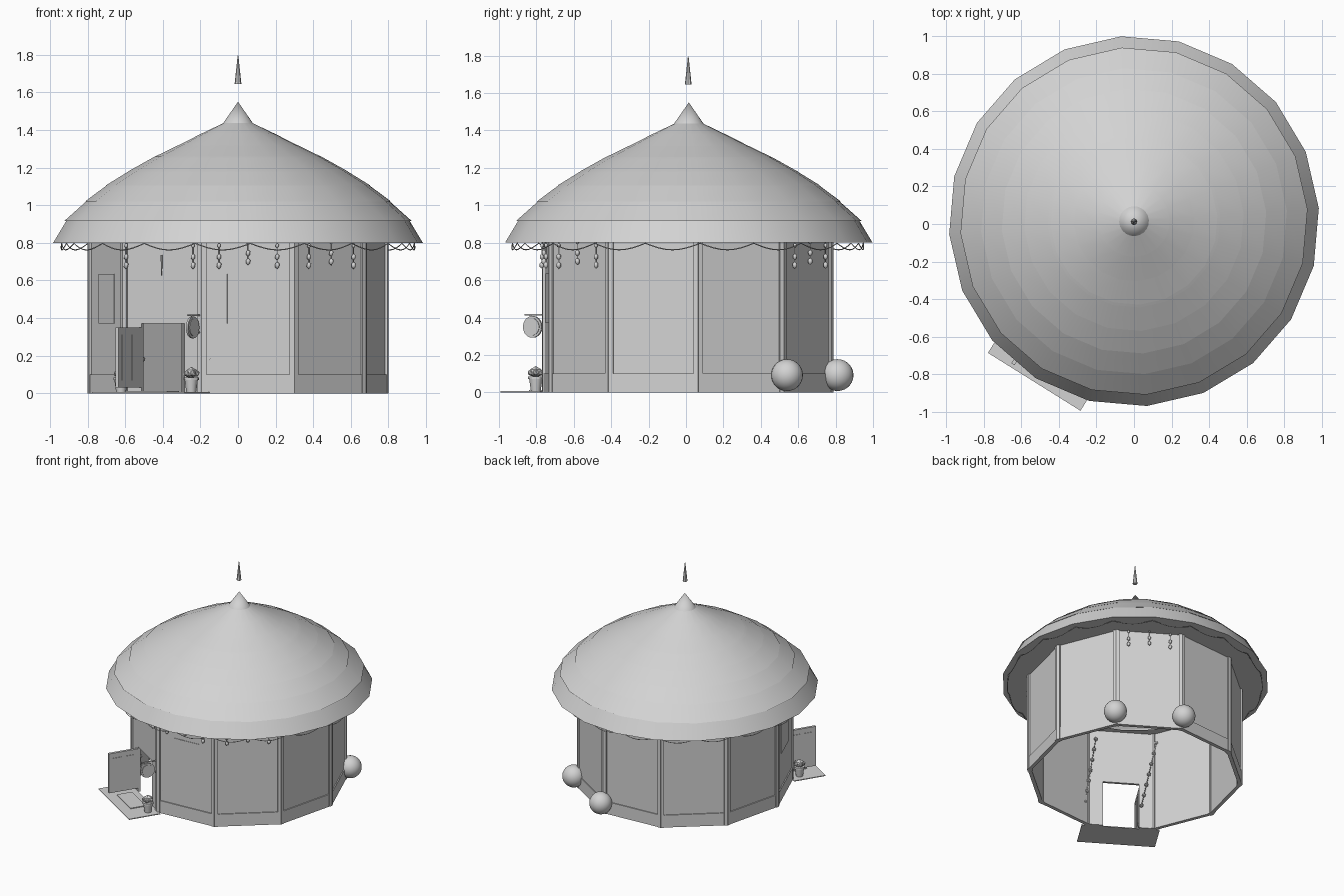
import bpy, bmesh, math
from mathutils import Matrix, Vector

cube = bpy.data.objects.get("Cube")
if cube:
    bpy.data.objects.remove(cube, do_unlink=True)

GREY = (0.65, 0.65, 0.65, 1)
mat = bpy.data.materials.new("plain grey")
mat.use_nodes = True
mat.diffuse_color = GREY
mat.node_tree.nodes["Principled BSDF"].inputs["Base Color"].default_value = GREY

CENTRE = Vector((0, 0.01, 0))
RADIUS, SIDES, START, WALL_TOP = 0.79, 10, 4, 0.81
APOTHEM = RADIUS * math.cos(math.pi / SIDES)
WIDTH = 2 * RADIUS * math.sin(math.pi / SIDES)
DOOR, FRONT, FRONT_LEFT, RIGHT, BACK = 6, 7, 8, 5, 1
DOOR_HALF, DOOR_TOP = 0.135, 0.37


def polar(deg, dist):
    a = math.radians(deg)
    return CENTRE + Vector((math.cos(a), math.sin(a), 0)) * dist


def side_frame(i):
    """Frame of one wall side: x outward, y along the wall, z up."""
    deg = START + (i + 0.5) * 360 / SIDES
    return Matrix.Translation(polar(deg, APOTHEM)) @ Matrix.Rotation(math.radians(deg), 4, 'Z')


def box(bm, m, x, y, z):
    size = Matrix.Diagonal((x[1] - x[0], y[1] - y[0], z[1] - z[0], 1))
    mid = Matrix.Translation([(r[0] + r[1]) / 2 for r in (x, y, z)])
    bmesh.ops.create_cube(bm, size=1, matrix=m @ mid @ size)


def ball(bm, pos, r, stretch=1.0, detail=1):
    bmesh.ops.create_icosphere(bm, subdivisions=detail, radius=r,
                               matrix=Matrix.Translation(pos) @ Matrix.Diagonal((1, 1, stretch, 1)))


def cone(bm, m, r1, r2, depth, n=12):
    bmesh.ops.create_cone(bm, cap_ends=True, segments=n, radius1=r1, radius2=r2, depth=depth, matrix=m)


def lathe(bm, profile, n, start=0.0, centre=Vector()):
    """Spin (radius, height) points about the vertical axis."""
    rot = Matrix.Rotation(math.radians(start), 4, 'Z')
    verts = [bm.verts.new(rot @ Vector((r, 0, z)) + centre) for r, z in profile]
    edges = [bm.edges.new(p) for p in zip(verts, verts[1:])]
    bmesh.ops.spin(bm, geom=verts + edges, cent=centre, axis=(0, 0, 1),
                   angle=2 * math.pi, steps=n, use_duplicate=False)
    bmesh.ops.remove_doubles(bm, verts=bm.verts, dist=0.0005)
    bmesh.ops.recalc_face_normals(bm, faces=bm.faces)


def finish(name, bm, smooth=None):
    me = bpy.data.meshes.new(name)
    bm.to_mesh(me)
    bm.free()
    me.materials.append(mat)
    ob = bpy.data.objects.new(name, me)
    bpy.context.collection.objects.link(ob)
    if smooth:
        bpy.ops.object.select_all(action='DESELECT')
        ob.select_set(True)
        bpy.context.view_layer.objects.active = ob
        bpy.ops.object.shade_smooth_by_angle(angle=math.radians(smooth))
    return ob


def wire(name, paths, r, cyclic=False):
    cu = bpy.data.curves.new(name, 'CURVE')
    cu.dimensions = '3D'
    cu.bevel_depth = r
    cu.bevel_resolution = 0
    cu.materials.append(mat)
    for pts in paths:
        sp = cu.splines.new('POLY')
        sp.points.add(len(pts) - 1)
        for p, co in zip(sp.points, pts):
            p.co = (*co, 1)
        sp.use_cyclic_u = cyclic
    bpy.context.collection.objects.link(bpy.data.objects.new(name, cu))


# Walls with a doorway, base band and corner posts
walls, band, posts = bmesh.new(), bmesh.new(), bmesh.new()
half, skin = WIDTH / 2, (-0.02, 0)
for i in range(SIDES):
    m = side_frame(i)
    if i == DOOR:
        for s in (-1, 1):
            box(walls, m, skin, sorted((s * DOOR_HALF, s * half)), (0, WALL_TOP))
        box(walls, m, skin, (-DOOR_HALF, DOOR_HALF), (DOOR_TOP, WALL_TOP))
    else:
        box(walls, m, skin, (-half, half), (0, WALL_TOP))
        box(band, m, (-0.005, 0.008), (-half, half), (0, 0.1))
    for s in (-1, 1):
        box(posts, m, (-0.025, 0.012), sorted((s * (half - 0.022), s * (half + 0.003))), (0, WALL_TOP))
finish("walls", walls)
finish("base_band", band)
finish("corner_posts", posts)

# Window plates
bm = bmesh.new()
for i in (FRONT, RIGHT):
    box(bm, side_frame(i), (0, 0.004), (-0.11, 0.11), (0.37, 0.635))
finish("windows", bm)

# Tiered roof with flat soffit and cap
tiers = [(0.985, 0.8), (0.925, 0.917), (0.815, 1.02), (0.705, 1.105), (0.585, 1.18),
         (0.46, 1.25), (0.335, 1.31), (0.205, 1.375), (0.08, 1.435)]
profile = [(0.7, 0.8)]
for (r, z), (r2, z2) in zip(tiers, tiers[1:]):
    profile += [(r, z), (r2 - 0.015, z2 + 0.008)]
profile += [tiers[-1], (0, 1.55)]
bm = bmesh.new()
lathe(bm, profile, 20, START, Vector((0, 0.015, 0)))
finish("roof", bm, 30)

# Spire
bm = bmesh.new()
cone(bm, Matrix.Translation((0, 0.012, 1.72)), 0.018, 0.002, 0.15, 8)
finish("spire", bm)

# Swagged cord below the eave
swag = []
for k in range(160):
    sag = math.sin(math.pi * (k % 8) / 8)
    swag.append(polar(START + k * 360 / 160, 0.94) + Vector((0, 0, 0.797 - 0.035 * sag)))
wire("eave_cord", [swag], 0.003, True)

# Hanging bead strands
bm, strings = bmesh.new(), []
spots = [(i, t) for i in (FRONT, FRONT_LEFT, BACK) for t in (-0.155, 0, 0.155)]
spots += [(DOOR, -0.22), (DOOR, 0.2)]
for i, t in spots:
    m = side_frame(i)
    drop = 0.0 if t else 0.02
    strings.append([m @ Vector((0.02, t, z)) for z in (0.8, 0.68 + drop)])
    for z, r in ((0.785, 0.01), (0.725, 0.013), (0.68, 0.014)):
        ball(bm, m @ Vector((0.02, t, z + drop)), r, 1.4)
finish("beads", bm, 40)
wire("bead_strings", strings, 0.002)

# Everything around the doorway
d = side_frame(DOOR)
bm = bmesh.new()
box(bm, d, (0, 0.25), (-0.29, 0.29), (0, 0.006))
box(bm, d, (0.05, 0.17), (-0.13, 0.13), (0.006, 0.012))
finish("doorstep_mat", bm)

bm = bmesh.new()
box(bm, d, (0.0, 0.23), (-0.155, -0.135), (0.03, 0.35))
for x in ((0.03, 0.1), (0.13, 0.2)):
    box(bm, d, x, (-0.159, -0.131), (0.07, 0.31))
finish("open_door", bm)

bm = bmesh.new()
cone(bm, d @ Matrix.Translation((0.015, 0, 0.68)), 0.002, 0.006, 0.11, 8)
finish("door_tassel", bm)

# Potted plants either side of the door
pots, plants = bmesh.new(), bmesh.new()
for t in (-0.22, 0.22):
    at = d @ Vector((0.07, t, 0))
    cone(pots, Matrix.Translation(at + Vector((0, 0, 0.04))), 0.026, 0.036, 0.07)
    cone(pots, Matrix.Translation(at + Vector((0, 0, 0.078))), 0.041, 0.041, 0.014)
    ball(plants, at + Vector((0, 0, 0.108)), 0.036, 0.9)
    for k in range(5):
        a = k * 2 * math.pi / 5
        ball(plants, at + Vector((0.028 * math.cos(a), 0.028 * math.sin(a), 0.105)), 0.018)
finish("pots", pots, 30)
finish("plants", plants)

# Round hanging sign with bracket
bm = bmesh.new()
sign = d @ Matrix.Translation((0.08, 0.235, 0.35)) @ Matrix.Rotation(math.pi / 2, 4, 'X')
cone(bm, sign, 0.058, 0.058, 0.012, 20)
cone(bm, sign, 0.046, 0.046, 0.02, 20)
box(bm, d, (0, 0.13), (0.23, 0.24), (0.41, 0.42))
box(bm, d, (0, 0.01), (0.225, 0.245), (0.3, 0.44))
finish("round_sign", bm, 30)
wire("sign_brace", [[d @ Vector((0, 0.235, 0.31)), d @ Vector((0.1, 0.235, 0.415))]], 0.004)

# Vines on the inner side of the door wall
bm, vines = bmesh.new(), []
for t1, t2 in ((-0.26, -0.15), (0.19, 0.27)):
    path = [d @ Vector((-0.035, t1 + (t2 - t1) * k / 6, 0.72 - 0.09 * k)) for k in range(7)]
    vines.append(path)
    for p in path:
        ball(bm, p, 0.016)
finish("vine_leaves", bm)
wire("vine_stems", vines, 0.003)

# Round shrubs at the back corners
bm = bmesh.new()
for deg in (START + 36, START + 72):
    bmesh.ops.create_uvsphere(bm, u_segments=24, v_segments=14, radius=0.085,
                              matrix=Matrix.Translation(polar(deg, 0.825) + Vector((0, 0, 0.092))))
finish("round_shrubs", bm, 40)
